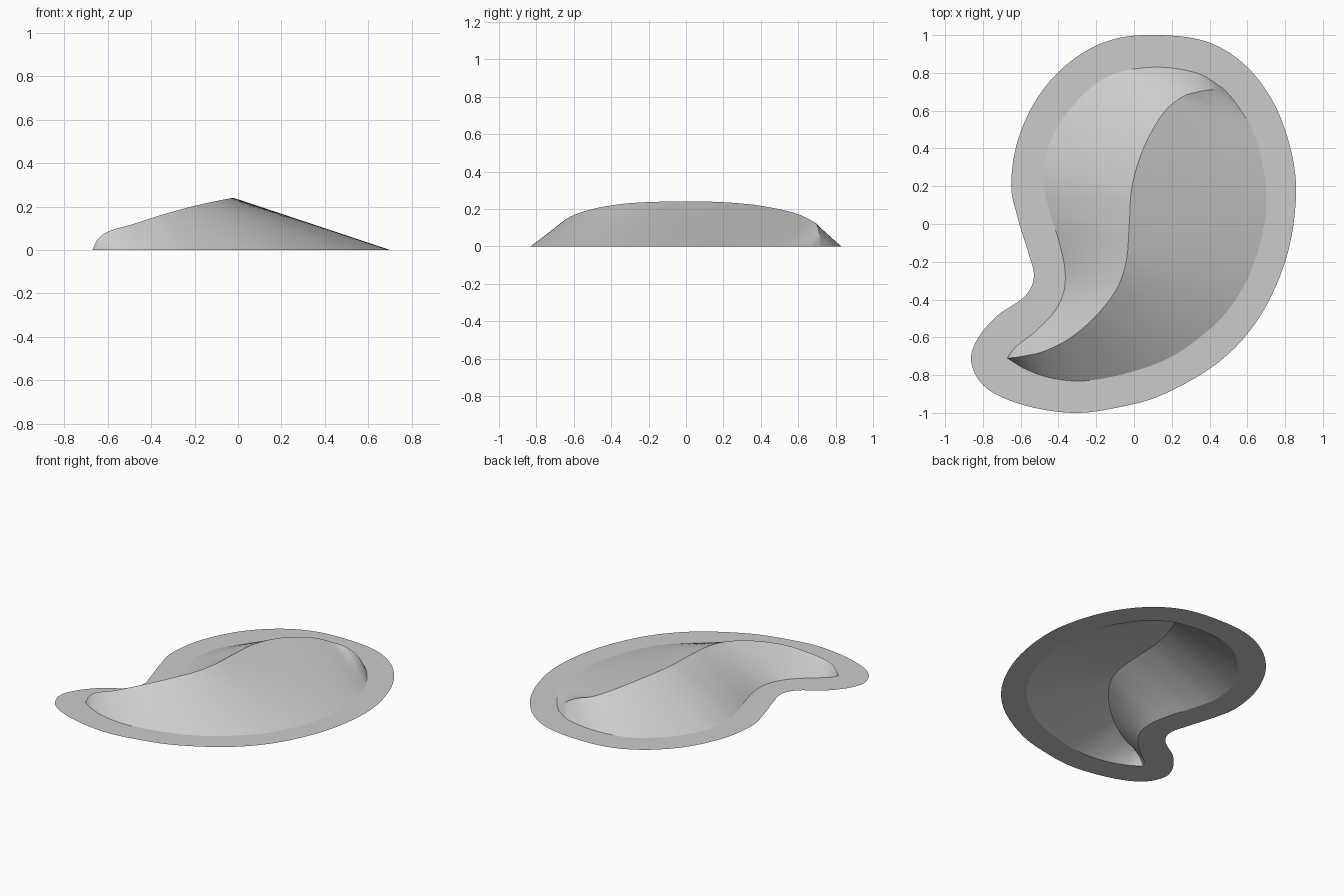
import bpy, bmesh, math
from mathutils import Vector

if "Cube" in bpy.data.objects:
    bpy.data.objects.remove(bpy.data.objects["Cube"])

STEPS, ROWS = 8, 10


def spline(points, closed=False):
    """Smooth curve through the points (Catmull-Rom)."""
    p = [Vector((*q, 0.0)[:3]) for q in points]
    n = len(p)
    out = []
    for i in range(n if closed else n - 1):
        if closed:
            a, b, c, d = (p[(i + k) % n] for k in (-1, 0, 1, 2))
        else:
            b, c = p[i], p[i + 1]
            a = p[i - 1] if i > 0 else b * 2 - c
            d = p[i + 2] if i + 2 < n else c * 2 - b
        for s in range(STEPS):
            t = s / STEPS
            v = 0.5 * (2 * b + (c - a) * t + (2 * a - 5 * b + 4 * c - d) * t * t
                       + (3 * b - a - 3 * c + d) * t ** 3)
            v.z = max(v.z, 0.0)
            out.append(v)
    if not closed:
        out.append(p[-1].copy())
    return out


def make_object(name, bm):
    bmesh.ops.remove_doubles(bm, verts=bm.verts, dist=0.0002)
    bm.normal_update()
    bmesh.ops.reverse_faces(bm, faces=[f for f in bm.faces if f.normal.z < 0])
    mesh = bpy.data.meshes.new(name)
    bm.to_mesh(mesh)
    bm.free()
    ob = bpy.data.objects.new(name, mesh)
    bpy.context.collection.objects.link(ob)
    bpy.ops.object.select_all(action='DESELECT')
    ob.select_set(True)
    bpy.context.view_layer.objects.active = ob
    bpy.ops.object.shade_smooth_by_angle(angle=math.radians(30))
    return ob


def add_loft(bm, top, bottom):
    """Straight rulings between two matching curves."""
    grid = [[bm.verts.new(a.lerp(b, r / ROWS)) for r in range(ROWS + 1)]
            for a, b in zip(top, bottom)]
    for c0, c1 in zip(grid, grid[1:]):
        for r in range(ROWS):
            bm.faces.new((c0[r], c0[r + 1], c1[r + 1], c1[r]))


# S-shaped crest and the two foot curves paired with it
START, END = (-.67, -.71), (.47, .72)
crest = spline([START, (-.645, -.708, .05), (-.59, -.70, .088), (-.48, -.675, .12),
                (-.34, -.605, .165), (-.20, -.485, .203), (-.09, -.34, .227),
                (-.04, -.19, .237), (-.025, 0, .24), (-.01, .2, .236), (.05, .4, .217),
                (.15, .58, .178), (.25, .67, .138), (.34, .70, .115), (.42, .712, .07), END])
right_foot = spline([START, (-.64, -.73), (-.57, -.77), (-.44, -.815), (-.26, -.83),
                     (-.02, -.785), (.22, -.69), (.46, -.50), (.60, -.29), (.68, -.05),
                     (.70, .15), (.675, .35), (.63, .49), (.58, .58), (.52, .665), END])
left_foot = spline([START, (-.655, -.685), (-.62, -.645), (-.53, -.575), (-.43, -.475),
                    (-.375, -.37), (-.365, -.25), (-.395, -.10), (-.45, .08), (-.48, .24),
                    (-.45, .42), (-.33, .62), (-.14, .78), (.10, .83), (.33, .80), END])

# Raised shell: two slopes meeting at the crest
bm = bmesh.new()
add_loft(bm, crest, right_foot)
add_loft(bm, crest, left_foot)
make_object("ridge_shell", bm)

# Flat rim around the shell, open in the middle
rim = spline([(.15, 1.0), (.40, .96), (.60, .83), (.75, .62), (.84, .35), (.855, .10),
              (.80, -.20), (.66, -.50), (.45, -.73), (.16, -.90), (-.08, -.97), (-.32, -1.0),
              (-.58, -.96), (-.78, -.87), (-.86, -.74), (-.835, -.62), (-.73, -.49),
              (-.58, -.385), (-.53, -.28), (-.56, -.15), (-.615, .03), (-.65, .21),
              (-.61, .46), (-.49, .70), (-.31, .88), (-.10, .98)], closed=True)
bm = bmesh.new()
for loop in (rim, right_foot[:-1] + left_foot[:0:-1]):
    verts = [bm.verts.new((v.x, v.y, 0)) for v in loop]
    for i, v in enumerate(verts):
        bm.edges.new((verts[i - 1], v))
bmesh.ops.triangle_fill(bm, edges=bm.edges[:], use_beauty=True, use_dissolve=False,
                        normal=(0, 0, 1))
make_object("flat_rim", bm)
